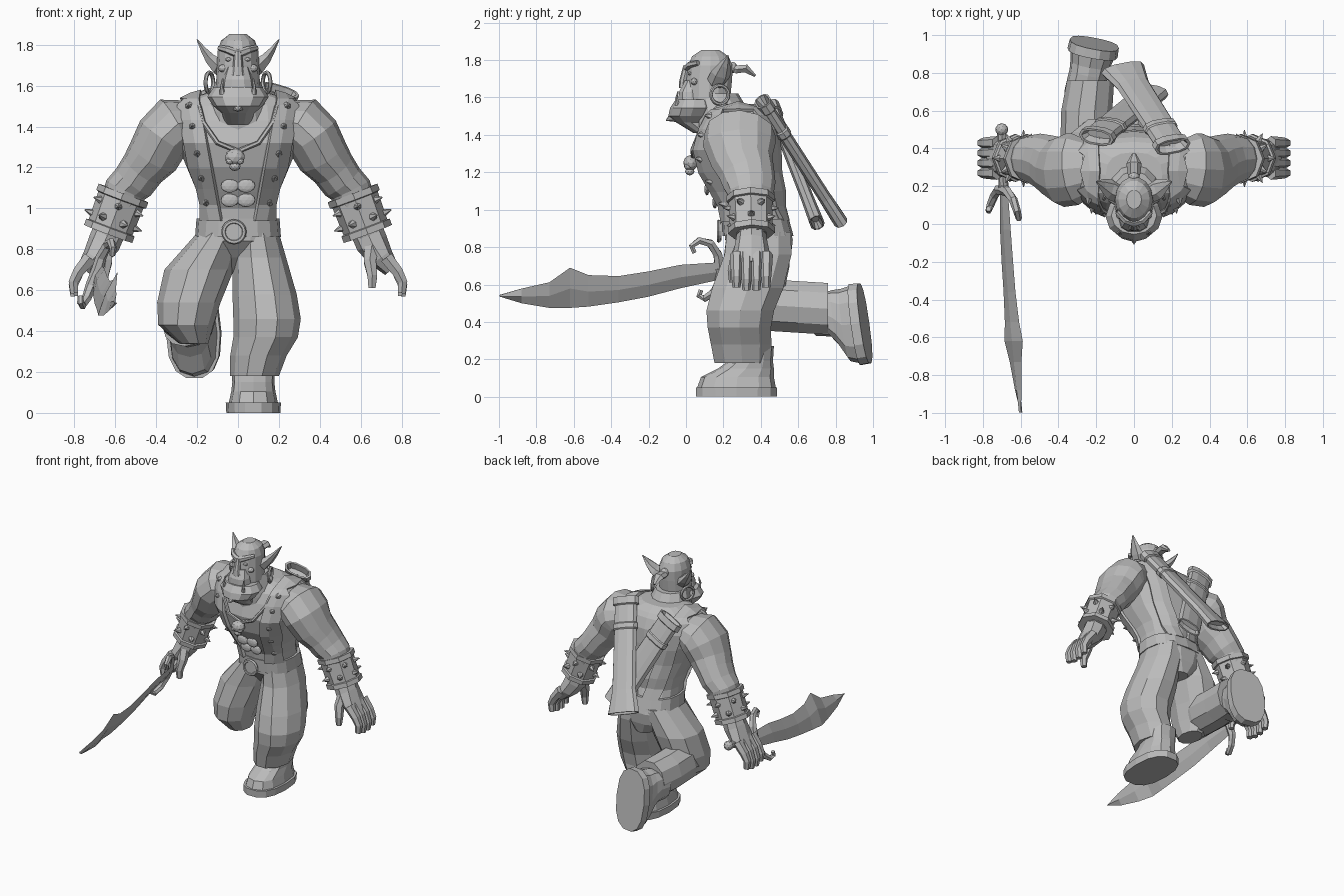
import bpy
import bmesh
import math
from mathutils import Matrix, Vector

default_cube = bpy.data.objects.get("Cube")
if default_cube:
    bpy.data.objects.remove(default_cube, do_unlink=True)

grey = bpy.data.materials.new("plain grey")
grey.use_nodes = True
grey.diffuse_color = (.5, .5, .5, 1)
grey.node_tree.nodes["Principled BSDF"].inputs["Base Color"].default_value = grey.diffuse_color

X, Y, Z = Vector((1, 0, 0)), Vector((0, 1, 0)), Vector((0, 0, 1))
SIDES = (("left", 1), ("right", -1))
SQUARISH = .8


def finish(name, bm, matrix=None):
    """Turn a bmesh into a named, flat shaded grey object."""
    if matrix:
        bm.transform(matrix)
    bmesh.ops.recalc_face_normals(bm, faces=bm.faces)
    mesh = bpy.data.meshes.new(name)
    bm.to_mesh(mesh)
    bm.free()
    mesh.materials.append(grey)
    obj = bpy.data.objects.new(name, mesh)
    bpy.context.collection.objects.link(obj)
    return obj


def loft(name, sections, sides=10, ref=X, axis=None, power=1, matrix=None, flip=1):
    """Skin elliptical sections (x, y, z, radius along ref, other radius)."""
    bm = bmesh.new()
    centres = [Vector((flip * s[0], s[1], s[2])) for s in sections]
    last = len(sections) - 1
    rings = []
    for i, section in enumerate(sections):
        tangent = axis or centres[min(i + 1, last)] - centres[max(i - 1, 0)]
        tangent = tangent.normalized()
        across = (ref - tangent * ref.dot(tangent)).normalized()
        other = tangent.cross(across)
        ring = []
        for k in range(sides):
            angle = math.tau * k / sides
            c, s = math.cos(angle), math.sin(angle)
            c = math.copysign(abs(c) ** power, c)
            s = math.copysign(abs(s) ** power, s)
            ring.append(bm.verts.new(centres[i] + across * c * section[3] + other * s * section[4]))
        rings.append(ring)
    for low, high in zip(rings, rings[1:]):
        for k in range(sides):
            n = (k + 1) % sides
            bm.faces.new((low[k], low[n], high[n], high[k]))
    bm.faces.new(rings[0])
    bm.faces.new(rings[-1])
    return finish(name, bm, matrix)


def tube(name, points, radius, tip=None, flip=1, ref=X, sides=6):
    """Round tube, optionally narrowing to a tip radius."""
    tip = radius if tip is None else tip
    last = len(points) - 1
    radii = [radius + (tip - radius) * i / last for i in range(last + 1)]
    return loft(name, [(*p, r, r) for p, r in zip(points, radii)], sides, ref, flip=flip)


def spike(name, base, direction, radius, length):
    ref = Z if abs(direction.normalized().z) < .8 else X
    tube(name, [base, base + direction.normalized() * length], radius, .002, ref=ref)


def ball(name, location, scale):
    bm = bmesh.new()
    bmesh.ops.create_icosphere(bm, subdivisions=2, radius=1)
    return finish(name, bm, Matrix.Translation(location) @ Matrix.Diagonal((*scale, 1)))


def ring(name, centre, normal, major, minor):
    """Closed ring around a normal."""
    bm = bmesh.new()
    turn = normal.to_track_quat("Z", "Y").to_matrix().to_4x4()
    loops = []
    for i in range(16):
        a = math.tau * i / 16
        out = Vector((math.cos(a), math.sin(a), 0))
        loops.append([bm.verts.new(out * (major + minor * math.cos(b)) + Z * minor * math.sin(b))
                      for b in (math.tau * k / 6 for k in range(6))])
    for i, loop in enumerate(loops):
        after = loops[(i + 1) % len(loops)]
        for k in range(6):
            n = (k + 1) % 6
            bm.faces.new((loop[k], loop[n], after[n], after[k]))
    finish(name, bm, Matrix.Translation(centre) @ turn)


# Torso, hips and belt
TORSO = [(0, .37, .92, .19, .17), (0, .35, 1, .185, .16), (0, .33, 1.08, .2, .19),
         (0, .285, 1.2, .25, .215), (0, .27, 1.32, .3, .23), (0, .28, 1.43, .32, .21),
         (0, .28, 1.5, .31, .18), (0, .28, 1.53, .27, .155), (0, .26, 1.565, .15, .12)]
loft("torso", TORSO, 16, axis=Z, power=SQUARISH)
loft("hips", [(0, .45, .68, .06, .09), (0, .42, .76, .17, .145), (0, .39, .84, .208, .185),
              (0, .37, .95, .19, .17)], 14, axis=Z, power=SQUARISH)
loft("belt", [(0, .385, .86, .21, .19), (0, .37, .95, .203, .18)], 16, axis=Z, power=SQUARISH)
buckle = Vector((-.02, .19, .885))
tube("belt_buckle", [buckle, buckle - Y * .02], .05, sides=14)
ring("buckle_rim", buckle - Y * .015, Y, .05, .012)


def skin(x, z, facing):
    """Point on the front (-1) or back (1) of the torso."""
    for a, b in zip(TORSO, TORSO[1:]):
        if a[2] <= z <= b[2]:
            t = (z - a[2]) / (b[2] - a[2])
            _, cy, _, rx, ry = [p + (q - p) * t for p, q in zip(a, b)]
            x = max(-rx * .95, min(rx * .95, x))
            y = ry * (1 - abs(x / rx) ** (2 / SQUARISH)) ** (SQUARISH / 2)
            return Vector((x, cy + facing * (y + .012), z))


# Studded shoulder straps, belly muscles and necklace
HEIGHTS = (.94, 1.02, 1.1, 1.2, 1.32, 1.43, 1.5, 1.528)
for word, s in SIDES:
    bm = bmesh.new()
    pairs = []
    for facing in (-1, 1):
        for z in HEIGHTS[::-facing]:
            rise = (z - .94) / .6
            inner = (.08 + .11 * rise) if facing < 0 else (.02 + .17 * rise)
            pairs.append([bm.verts.new(skin(s * (inner + w), z, facing)) for w in (0, .055, .11)])
        if facing < 0:
            pairs.append([bm.verts.new((s * w, .28, z))
                          for w, z in ((.18, 1.57), (.23, 1.555), (.28, 1.53))])
    for low, high in zip(pairs, pairs[1:]):
        for k in (0, 1):
            bm.faces.new((low[k], low[k + 1], high[k + 1], high[k]))
    strap = finish(word + "_shoulder_strap", bm)
    solid = strap.modifiers.new("thickness", "SOLIDIFY")
    solid.thickness, solid.offset = .022, 0
    for z in (1.03, 1.15, 1.27, 1.4, 1.5):
        stud = skin(s * (.135 + .11 * (z - .94) / .6), z, -1)
        spike(word + "_strap_stud", stud, Vector((s * .2, -1, .1)), .022, .035)
    for z in (1.04, 1.11):
        ball(word + "_belly_muscle", skin(s * .04, z, -1), (.045, .014, .034))
    chain = [skin(s * x, z, -1) for x, z in ((.19, 1.5), (.17, 1.42), (.1, 1.32), (0, 1.28))]
    tube(word + "_necklace", chain, .012)
    ball(word + "_pendant_cheek", (s * .025 - .015, .01, 1.23), (.02, .02, .016))
ball("pendant_skull", (-.015, .025, 1.25), (.05, .04, .042))
ball("pendant_jaw", (-.015, .02, 1.205), (.028, .025, .022))

# Neck, head and heavy jaw
loft("neck", [(0, .24, 1.36, .19, .18), (0, .21, 1.47, .17, .16), (0, .16, 1.62, .11, .12)],
     12, axis=Z)
loft("head", [(0, .11, 1.52, .105, .1), (0, .12, 1.6, .108, .12), (0, .125, 1.7, .103, .125),
              (0, .13, 1.77, .1, .122), (0, .13, 1.82, .083, .1), (0, .13, 1.853, .04, .05)],
     14, axis=Z)
loft("jaw", [(0, .1, 1.41, .06, .06), (0, .03, 1.465, .08, .08), (0, .025, 1.5, .12, .12),
             (0, .04, 1.545, .15, .125), (0, .045, 1.59, .12, .1)], 12, axis=Z)
spike("chin_point", Vector((0, -.04, 1.51)), Vector((0, -.07, -.035)), .05, .075)
loft("muzzle", [(0, .03, 1.56, .085, .075), (0, .025, 1.63, .075, .065), (0, .05, 1.69, .055, .06)],
     10, axis=Z, power=SQUARISH)
loft("nose", [(0, -.018, 1.65, .032, .02), (0, -.014, 1.69, .026, .022),
              (0, .005, 1.77, .018, .02)], 8, axis=Z)
loft("hair_tuft", [(0, .23, 1.765, .02, .02), (0, .27, 1.75, .035, .025), (0, .32, 1.755, .04, .025),
                   (0, .37, 1.715, .012, .008)], 6)
ball("hair_tie", (0, .25, 1.76), (.03, .025, .03))
for word, s in SIDES:
    tube(word + "_brow", [(0, .005, 1.755), (.05, .02, 1.775), (.09, .065, 1.785)], .022, .014, s, Z)
    ball(word + "_eye", (s * .045, .022, 1.728), (.018, .012, .01))
    ball(word + "_nostril", (s * .022, -.012, 1.655), (.014, .014, .012))
    ball(word + "_cheekbone", (s * .068, .045, 1.685), (.03, .02, .02))
    tube(word + "_tusk", [(.075, -.045, 1.56), (.08, -.052, 1.59), (.075, -.042, 1.635)],
         .015, .003, s)
    loft(word + "_ear", [(.085, .16, 1.685, .05, .045), (.13, .185, 1.725, .055, .03),
                         (.165, .205, 1.77, .035, .017), (.2, .225, 1.825, .003, .003)],
         6, Y, flip=s)
    ring(word + "_earring", Vector((s * .14, .18, 1.615)), Vector((1, s * .4, 0)), .05, .01)

# Arms, spiked cuffs and hands
for word, s in SIDES:
    loft(word + "_arm", [(.24, .3, 1.42, .15, .11), (.31, .29, 1.405, .19, .145),
                         (.365, .285, 1.35, .195, .138), (.415, .3, 1.255, .165, .13),
                         (.465, .325, 1.195, .15, .112), (.51, .34, 1.13, .14, .107),
                         (.55, .345, 1.09, .125, .105), (.64, .35, .87, .08, .075)],
         12, Y, flip=s)
    top, bottom = Vector((s * .56, .345, 1.075)), Vector((s * .635, .35, .875))
    along = (bottom - top).normalized()
    outward = along.cross(Y).normalized()
    profile = ((0, .13), (.15, .13), (.17, .118), (.83, .114), (.85, .126), (1, .126))
    loft(word + "_cuff", [(*top.lerp(bottom, t), r, r) for t, r in profile], 8, Y,
         axis=along)
    for row, t in enumerate((.33, .67)):
        for k in range(6):
            angle = math.tau * (k + row / 2) / 6
            out = Y * math.cos(angle) + outward * math.sin(angle)
            spike(word + "_cuff_spike", top.lerp(bottom, t) + out * .1, out, .024, .05)
    loft(word + "_palm", [(.625, .35, .9, .075, .08), (.655, .35, .83, .085, .08),
                          (.7, .35, .76, .1, .062), (.75, .35, .7, .098, .04)], 8, Y, flip=s)
    for finger in range(4):
        y = .27 + finger * .053
        drop = .015 if finger in (1, 2) else 0
        tube(word + "_finger", [(.725, y, .76), (.78, y, .69), (.805, y, .64 - drop),
                                (.8, y, .585 - drop)], .036, .022, s, Y)
    tube(word + "_thumb", [(.655, .31, .82), (.645, .27, .74), (.657, .25, .67),
                           (.655, .25, .61)], .042, .02, s, Y)

# Trousers
loft("left_trouser_leg", [(.09, .39, .88, .11, .18), (.105, .385, .76, .13, .188),
                          (.13, .33, .58, .157, .2), (.142, .29, .46, .165, .19),
                          (.135, .285, .37, .158, .178), (.1, .295, .28, .138, .17),
                          (.08, .3, .18, .12, .155)], 10, axis=Z)
loft("right_trouser_thigh", [(-.09, .39, .88, .11, .18), (-.19, .375, .7, .17, .188),
                             (-.24, .345, .54, .155, .185), (-.255, .33, .43, .135, .16),
                             (-.215, .34, .34, .07, .1)], 10, axis=Z)
loft("right_trouser_shin", [(-.26, .3, .44, .1, .08), (-.255, .44, .49, .135, .145),
                            (-.25, .6, .48, .135, .145), (-.23, .76, .47, .125, .145)],
     10, axis=Y)

# Boots, the right one kicked up behind
kick = (Matrix.Translation((-.21, .955, .393)) @ Matrix.Rotation(math.radians(-11), 4, "Z")
        @ Matrix.Rotation(math.radians(98), 4, "X"))
stand = Matrix.Translation((.075, .27, 0))
for word, placing in (("left", stand), ("right", kick)):
    loft(word + "_boot_sole", [(0, 0, 0, .132, .22), (0, 0, .05, .135, .222)], 14,
         axis=Z, power=SQUARISH, matrix=placing)
    loft(word + "_boot", [(0, 0, .05, .12, .21), (0, .005, .105, .108, .195),
                          (0, .05, .15, .103, .15), (0, .075, .19, .105, .12),
                          (0, .085, .27, .108, .115)], 12,
         axis=Z, power=SQUARISH, matrix=placing)


# Two flat empty sheaths crossed on the back
def sheath(name, mouth, end, width, flare):
    direction = (end - mouth).normalized()
    shape = ((.06, .7, .02), (0, .85, .035), (0, 1, .045), (.06, 1, .045), (.07, .85, .036),
             (.22, .85, .036), (.23, .93, .042), (.27, .93, .042), (.28, .85, .036),
             (.8, .9, .036), (1, flare, .04), (1, flare * .9, .03), (.95, flare * .8, .02))
    loft(name, [(*mouth.lerp(end, t), width * w, thick) for t, w, thick in shape], 10, X,
         axis=direction, power=SQUARISH)


sheath("upper_sheath", Vector((.205, .41, 1.58)), Vector((-.06, .82, .945)), .1, 1.2)
sheath("lower_sheath", Vector((-.2, .46, 1.55)), Vector((.1, .7, .93)), .1, .9)

# Curved sword held in the right hand
outline = ((.2, .63, .72), (-.03, .58, .705), (-.2, .535, .67), (-.36, .505, .645),
           (-.52, .482, .65), (-.62, .475, .69), (-.73, .475, .612), (-.88, .5, .578),
           (-.998, .538, .542))
lean = Vector((.45, 0, 1)).normalized()
loft("sword_blade", [(-.69 + .09 * ((.2 - y) / 1.2) ** 1.4, y, (low + high) / 2,
                      (high - low) / 2 / lean.z, .01) for y, low, high in outline],
     4, lean, axis=-Y)
tube("sword_grip", [(-.69, .19, .685), (-.7, .35, .72), (-.7, .48, .75)], .026, sides=8)
ball("sword_pommel", (-.7, .5, .755), (.034, .034, .034))
tube("upper_guard", [(-.69, .18, .69), (-.67, .17, .76), (-.64, .13, .82), (-.62, .07, .835),
                     (-.61, .03, .805), (-.615, .045, .77)], .03, .014)
tube("lower_guard", [(-.69, .18, .69), (-.72, .18, .62), (-.74, .15, .56), (-.76, .1, .525),
                     (-.77, .07, .54), (-.77, .08, .57)], .03, .014)
